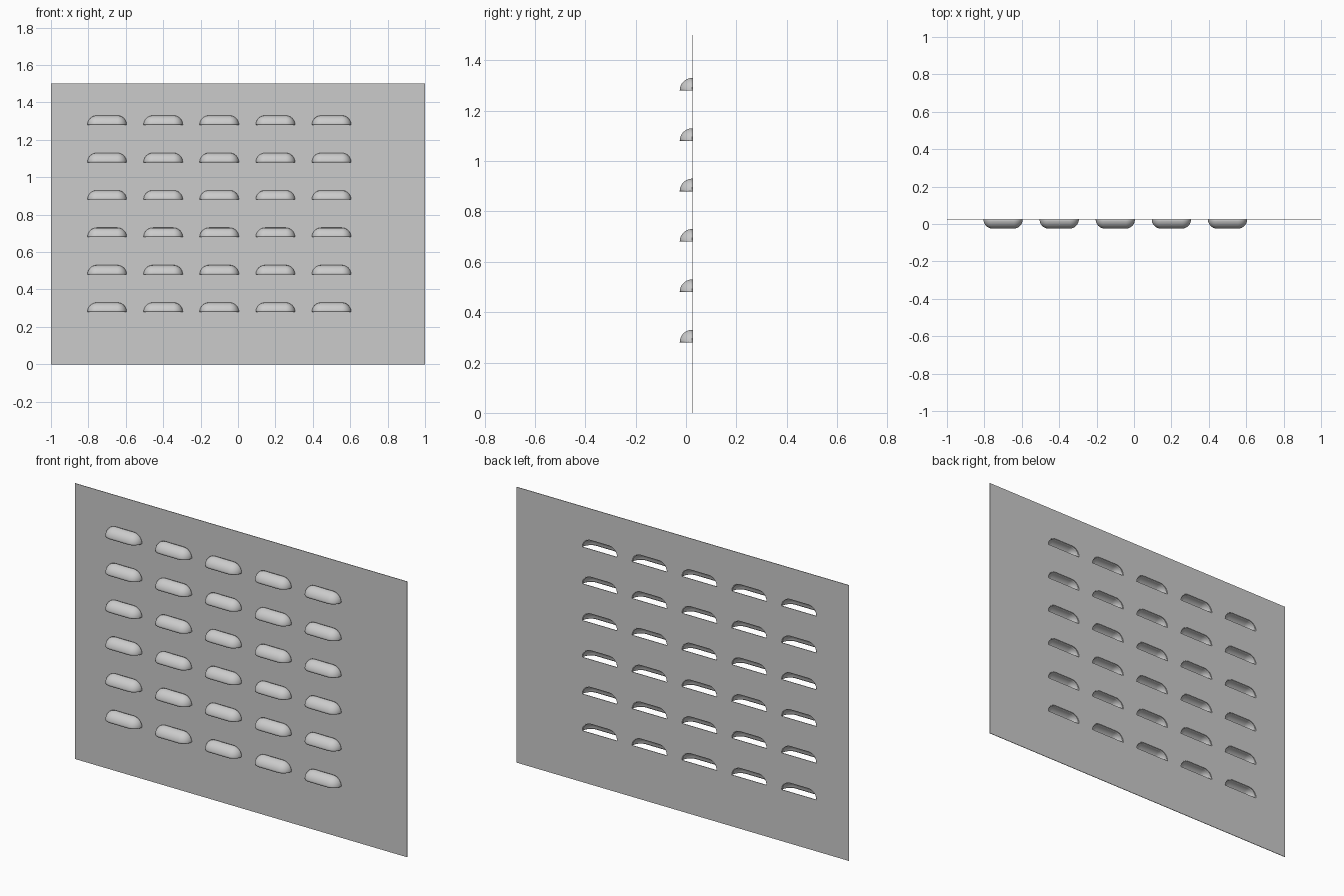
import bpy, bmesh
from math import pi, sin, cos
from mathutils import Vector

cube = bpy.data.objects.get("Cube")
if cube:
    bpy.data.objects.remove(cube, do_unlink=True)

WIDTH, HEIGHT, WALL_Y = 2.0, 1.5, 0.025
RADIUS, HALF_STRAIGHT, THICK = 0.05, 0.055, 0.003
STEPS = 10
CENTRES = [(-0.7 + 0.3 * col, 0.28 + 0.2 * row) for row in range(6) for col in range(5)]

grey = bpy.data.materials.new("sheet_grey")
grey.use_nodes = True
grey.diffuse_color = (0.6, 0.6, 0.6, 1)
grey.node_tree.nodes["Principled BSDF"].inputs["Base Color"].default_value = (0.6, 0.6, 0.6, 1)


def outline(cx, z):
    """Half-stadium arch: straight top with quarter-round ends."""
    points = []
    for side in (1, -1):
        for i in range(STEPS + 1):
            a = pi / 2 * i / STEPS + (0 if side > 0 else pi / 2)
            points.append(Vector((cx + side * HALF_STRAIGHT + RADIUS * cos(a),
                                  WALL_Y, z + RADIUS * sin(a))))
    return points


def chain(bm, points, closed):
    verts = [bm.verts.new(p) for p in points]
    pairs = list(zip(verts, verts[1:]))
    if closed:
        pairs.append((verts[-1], verts[0]))
    return verts, [bm.edges.new(p) for p in pairs]


def finish(bm, name, offset):
    mesh = bpy.data.meshes.new(name)
    bm.to_mesh(mesh)
    bm.free()
    mesh.materials.append(grey)
    obj = bpy.data.objects.new(name, mesh)
    bpy.context.collection.objects.link(obj)
    solid = obj.modifiers.new("thickness", "SOLIDIFY")
    solid.thickness = THICK
    solid.offset = offset
    return obj


# Flat sheet with one arched slot behind every hood
bm = bmesh.new()
w = WIDTH / 2
corners = [Vector((x, WALL_Y, z)) for x, z in ((-w, 0), (w, 0), (w, HEIGHT), (-w, HEIGHT))]
edges = chain(bm, corners, True)[1]
for cx, z in CENTRES:
    edges += chain(bm, outline(cx, z), True)[1]
bmesh.ops.triangle_fill(bm, edges=edges, use_beauty=True, normal=(0, -1, 0))
for f in bm.faces:
    f.normal_update()
    if f.normal.y > 0:
        f.normal_flip()
finish(bm, "sheet", -1)

# Hoods: the arch swung forward a quarter turn, open underneath
bm = bmesh.new()
for cx, z in CENTRES:
    verts, edges = chain(bm, outline(cx, z), False)
    bmesh.ops.spin(bm, geom=verts + edges, cent=(cx, WALL_Y, z), axis=(1, 0, 0),
                   angle=pi / 2, steps=STEPS)
bmesh.ops.remove_doubles(bm, verts=bm.verts, dist=0.0005)
bmesh.ops.recalc_face_normals(bm, faces=bm.faces)
# Point every hood face outward
for f in bm.faces:
    f.normal_update()
    c = f.calc_center_median()
    cx, z = min(CENTRES, key=lambda p: (p[0] - c.x) ** 2 + (p[1] - c.z) ** 2)
    if f.normal.dot(c - Vector((cx, WALL_Y, z))) < 0:
        f.normal_flip()
hoods = finish(bm, "vent_hoods", -1)
bpy.ops.object.select_all(action="DESELECT")
hoods.select_set(True)
bpy.context.view_layer.objects.active = hoods
bpy.ops.object.shade_smooth_by_angle(angle=pi / 5)
